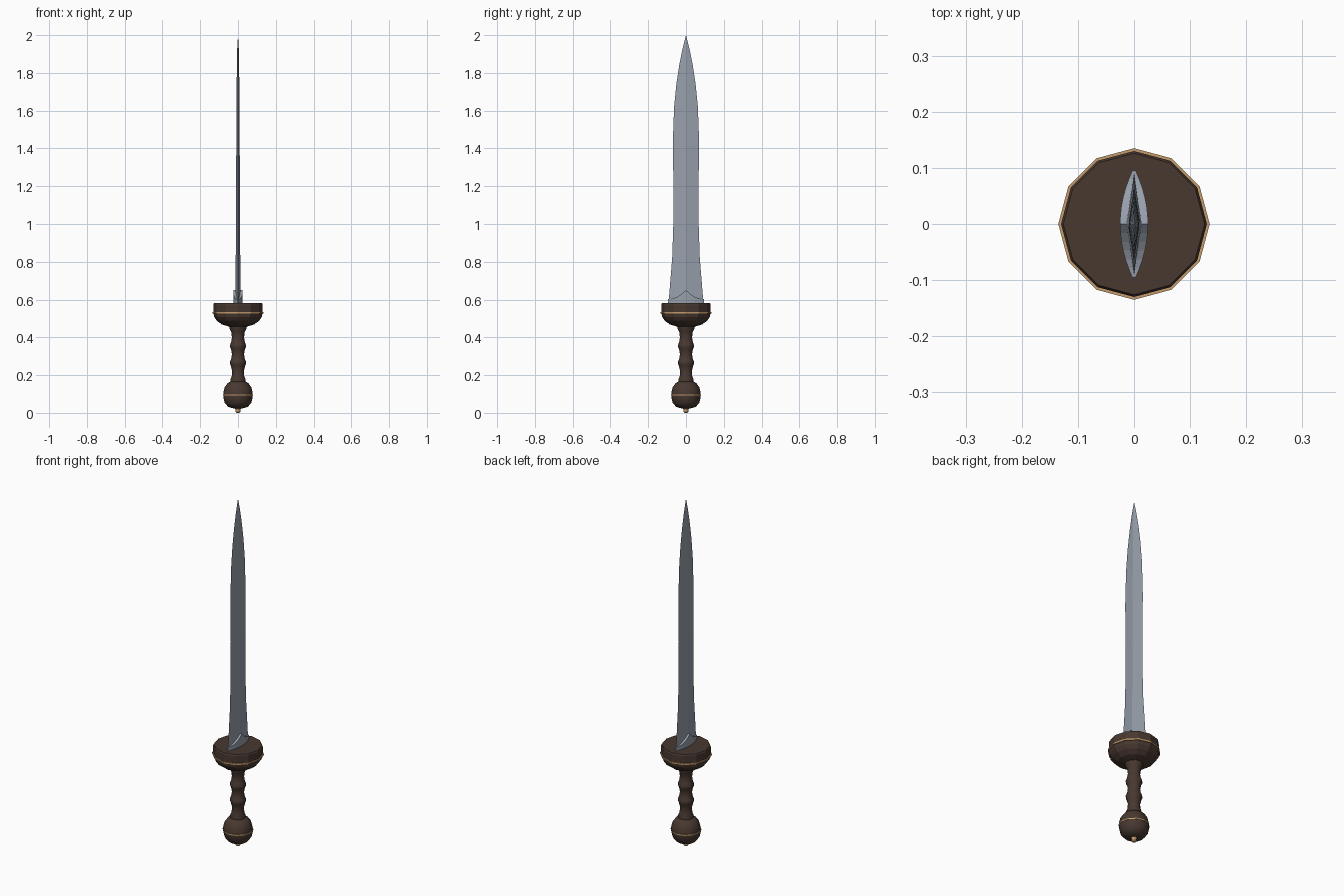
import bpy, bmesh, math

cube = bpy.data.objects.get("Cube")
if cube:
    bpy.data.objects.remove(cube, do_unlink=True)


def material(name, r, g, b):
    m = bpy.data.materials.new(name)
    m.use_nodes = True
    m.diffuse_color = (r, g, b, 1)
    m.node_tree.nodes["Principled BSDF"].inputs["Base Color"].default_value = (r, g, b, 1)
    return m


wood = material("dark_wood", 0.065, 0.040, 0.030)
steel = material("steel", 0.31, 0.35, 0.41)
brass = material("brass", 0.55, 0.33, 0.15)


def loft(name, rings, mat, smooth=None):
    """Skin a stack of closed rings; a ring of one point closes to a tip."""
    bm = bmesh.new()
    loops = [[bm.verts.new(p) for p in ring] for ring in rings]
    for a, b in zip(loops, loops[1:]):
        n = max(len(a), len(b))
        for i in range(n):
            j = (i + 1) % n
            if len(b) == 1:
                bm.faces.new((a[i], a[j], b[0]))
            else:
                bm.faces.new((a[i], a[j], b[j], b[i]))
    for loop in (loops[0], loops[-1]):
        if len(loop) > 2:
            bm.faces.new(loop)
    bmesh.ops.recalc_face_normals(bm, faces=bm.faces)
    mesh = bpy.data.meshes.new(name)
    bm.to_mesh(mesh)
    bm.free()
    mesh.materials.append(mat)
    obj = bpy.data.objects.new(name, mesh)
    bpy.context.collection.objects.link(obj)
    if smooth:
        bpy.context.view_layer.objects.active = obj
        obj.select_set(True)
        bpy.ops.object.shade_smooth_by_angle(angle=math.radians(smooth))
        obj.select_set(False)
    return obj


def turned(name, profile, mat, smooth=None, sides=12):
    """Turn a (radius, height) profile about the vertical axis."""
    steps = [2 * math.pi * i / sides for i in range(sides)]
    rings = [[(r * math.cos(t), r * math.sin(t), z) for t in steps] for r, z in profile]
    return loft(name, rings, mat, smooth)


# Pommel with its end button and thin band
turned("pommel_button", [(0.007, 0), (0.013, 0.006), (0.013, 0.018), (0.02, 0.03)], brass)
turned("pommel", [(0.025, 0.024), (0.052, 0.032), (0.071, 0.054), (0.078, 0.085),
                  (0.078, 0.105), (0.071, 0.135), (0.055, 0.157), (0.040, 0.166)], wood, 40)
turned("pommel_band", [(0.074, 0.092), (0.080, 0.092), (0.080, 0.098), (0.074, 0.098)], brass)

# Grip with two finger ridges
turned("grip", [(0.040, 0.160), (0.041, 0.175), (0.033, 0.195), (0.032, 0.225), (0.038, 0.250),
                (0.043, 0.262), (0.043, 0.270), (0.036, 0.285), (0.032, 0.310), (0.036, 0.335),
                (0.043, 0.350), (0.043, 0.358), (0.036, 0.375), (0.032, 0.400), (0.036, 0.430),
                (0.046, 0.448), (0.047, 0.470)], wood, 40)

# Guard: rounded lower bowl, brass band and straight upper disc
turned("guard_bowl", [(0.050, 0.458), (0.085, 0.468), (0.112, 0.488), (0.126, 0.508),
                      (0.130, 0.528)], wood)
turned("guard_band", [(0.120, 0.526), (0.135, 0.526), (0.135, 0.534), (0.120, 0.534)], brass)
turned("guard_disc", [(0.130, 0.532), (0.130, 0.575), (0.126, 0.582)], wood)

# Waisted blade of diamond section: (half width, half thickness, height)
stations = [(0.093, 0.014, 0.57), (0.086, 0.0135, 0.66), (0.073, 0.012, 0.82),
            (0.067, 0.011, 1.00), (0.066, 0.010, 1.20), (0.070, 0.009, 1.42),
            (0.063, 0.008, 1.62), (0.051, 0.007, 1.74), (0.036, 0.006, 1.84),
            (0.018, 0.004, 1.93)]
blade = [[(t, 0, z), (0, w, z), (-t, 0, z), (0, -w, z)] for w, t, z in stations]
loft("blade", blade + [[(0, 0, 2.0)]], steel)

# Lens-shaped collar at the blade root, its top edge sweeping up to a point
across = [-1 + i / 6 for i in range(13)]
collar = []
for u in across:
    x = 0.003 + 0.022 * (1 - u * u)
    top = 0.602 + 0.048 * (1 - abs(u)) ** 2
    y = 0.095 * u
    collar.append([(x, y, 0.575), (x, y, top), (-x, y, top), (-x, y, 0.575)])
loft("blade_collar", collar, steel)
